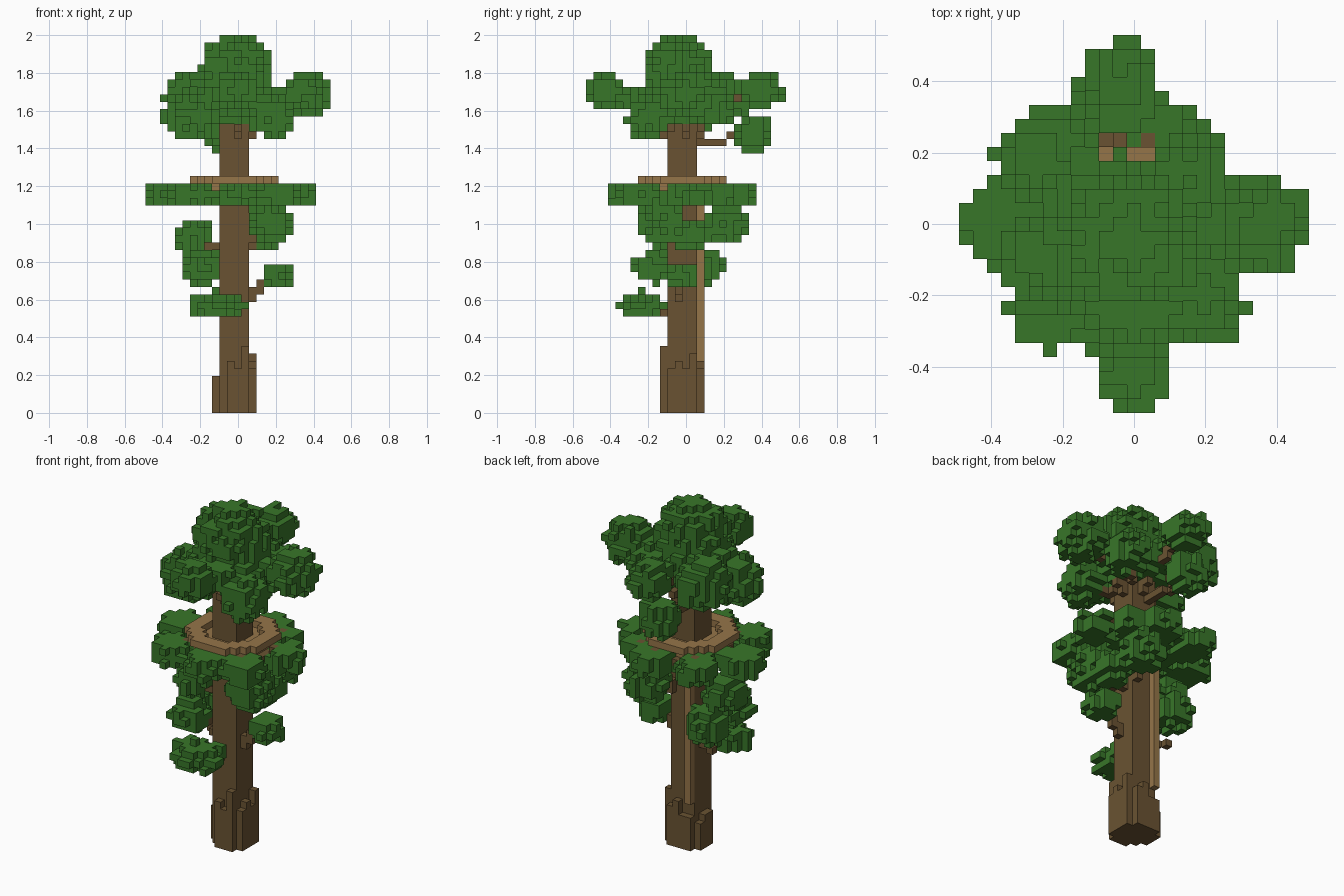
import bpy, bmesh, random
from mathutils import Vector

random.seed(4)
S = 2 / 51  # block size
cells = {}  # (x, y, z) block -> part name

cube = bpy.data.objects.get("Cube")
if cube:
    bpy.data.objects.remove(cube, do_unlink=True)


def material(name, rgb):
    m = bpy.data.materials.new(name)
    m.use_nodes = True
    m.diffuse_color = (*rgb, 1)
    m.node_tree.nodes["Principled BSDF"].inputs["Base Color"].default_value = (*rgb, 1)
    return m


LEAF = material("leaf green", (0.039, 0.182, 0.022))
BARK = material("bark brown", (0.143, 0.086, 0.032))
PLANK = material("plank tan", (0.3, 0.178, 0.066))


def box(part, xs, ys, zs):
    for x in range(xs[0], xs[1] + 1):
        for y in range(ys[0], ys[1] + 1):
            for z in range(zs[0], zs[1] + 1):
                cells[x, y, z] = part


def blob(part, centre, radii, low=0, high=50):
    """Ragged ellipsoid of blocks, never replacing the trunk."""
    c, r = Vector(centre), [v + 0.15 for v in radii]
    lo = [int(a - b) - 1 for a, b in zip(c, r)]
    hi = [int(a + b) + 1 for a, b in zip(c, r)]
    for x in range(lo[0], hi[0] + 1):
        for y in range(lo[1], hi[1] + 1):
            for z in range(max(lo[2], low), min(hi[2], high) + 1):
                d = sum(((p - a) / b) ** 2 for p, a, b in zip((x, y, z), c, r))
                if d < 1 + random.uniform(-0.3, 0.22) and cells.get((x, y, z)) != "trunk":
                    cells[x, y, z] = part


def branch(tip, drop):
    """Line of blocks from the trunk out to a leaf clump."""
    end = Vector(tip)
    start = Vector((-0.5, -0.5, end.z - drop))
    n = int((end - start).length * 1.5)
    for i in range(n + 1):
        p = start.lerp(end, 0.85 * i / n)
        cells.setdefault(tuple(round(v) for v in p), "branches")


# Trunk
box("trunk", (-2, 1), (-2, 1), (0, 38))
box("trunk", (-1, 0), (-1, 0), (39, 40))

# Flared roots: uneven boards around the foot
for i in range(-1, 2):
    box("roots", (i, i), (-3, -3), (0, random.randint(5, 8)))
    box("roots", (-3, -3), (i, i), (0, random.randint(3, 4)))
for i in range(-2, 2):
    box("roots", (i, i), (2, 2), (0, random.randint(4, 7)))
    box("roots", (2, 2), (i, i), (0, random.randint(5, 7)))

# Ladder board up the back
box("ladder", (-2, -2), (2, 2), (7, 29))

# Leaf clumps: centre, radii, branch drop
crown = [
    ((-0.3, -1, 46), (4.5, 4.4, 4.4), 4),
    ((-0.5, -0.5, 42.2), (5.8, 5.2, 3.5), 3),
    ((0, -6, 41.8), (3.1, 2.2, 2), 3),
    ((-5.8, -3, 39.5), (3.8, 3.4, 3.3), 3),
    ((-6.3, 5, 42), (3.3, 3.4, 3.3), 4),
    ((4.8, -5, 39.5), (2.8, 3, 2.7), 3),
    ((3.8, 3.3, 41), (2.8, 2.8, 2.8), 3),
    ((9.3, 0, 42.5), (3.2, 3.2, 3), 4),
    ((0, -10.8, 43), (2.6, 2.5, 2.4), 4),
    ((-1, 10, 43), (2.5, 3.2, 2.3), 4),
    ((-2, 9, 37.2), (2.6, 2.4, 2.5), 2),
]
lower = [
    ((4.5, -3.5, 25), (2.7, 3, 2.9), 3),
    ((4.2, 0.5, 23.5), (2.3, 3.2, 1.8), 2),
    ((3, 5.2, 25), (3, 2.8, 2.5), 3),
    ((-6, -1, 23.2), (2.4, 3.2, 2.5), 2),
    ((-5, 2, 19.2), (2.6, 3, 2.2), 2),
    ((-4.8, -4.6, 19), (2.4, 2.5, 2), 2),
    ((-2.6, -6, 14), (3.6, 2.9, 1.7), 1),
    ((5.2, -0.8, 18.2), (2.3, 2.3, 1.6), 5),
]
for part, clumps in (("crown_leaves", crown), ("lower_leaves", lower)):
    for centre, radii, drop in clumps:
        branch(centre, drop)
        blob(part, centre, radii)
branch((-6, 1, 15.5), 1)

# Short boughs spreading under the crown
for x in (-5, 4):
    for y in (-5, 4):
        branch((x, y, 38.5), 2)
    branch((x, -0.5, 38.5), 2)
    branch((-0.5, x, 38.5), 2)

# Beams under the platform
for x in range(-7, 7):
    for y in range(-7, 7):
        if (x + 0.5) ** 2 + (y + 0.5) ** 2 < 34:
            cells.setdefault((x, y, 29), "branches")

# Skirt of leaves around the platform, three blocks deep
skirt = [(-9.3, 0, 3), (7.6, 0.5, 2.6), (1, 6.7, 2.7), (-5.7, 5.7, 2.7),
         (-6.3, -6.3, 2.8), (5, -6, 2.9), (0, -7.7, 2.6), (4.3, 4.5, 2.2)]
for x, y, r in skirt:
    branch((x, y, 29), 0)
    blob("skirt_leaves", (x, y, 29), (r, r, 2.2), 28, 30)
    # bare end of the bough showing beside the rim
    p = Vector((x, y)).normalized() * 6.5
    cells[round(p.x), round(p.y), 30] = "branches"
blob("skirt_leaves", (-0.5, -0.5, 28), (5.5, 5.5, 1), 28, 28)

# Round platform: sunken floor and raised rim
for x in range(-7, 7):
    for y in range(-7, 7):
        d = ((x + 0.5) ** 2 + (y + 0.5) ** 2) ** 0.5
        if d < 5.4 and (x, y, 30) not in cells:
            cells[x, y, 30] = "platform"
        if 4 < d < 6.1:
            cells[x, y, 31] = "platform"

# Turn each part's exposed block sides into a mesh
DIRECTIONS = [Vector(v) for v in
              ((1, 0, 0), (-1, 0, 0), (0, 1, 0), (0, -1, 0), (0, 0, 1), (0, 0, -1))]
CORNERS = ((-1, -1), (1, -1), (1, 1), (-1, 1))


def build(part, mat):
    bm = bmesh.new()
    verts = {}
    for cell in [c for c, p in cells.items() if p == part]:
        c = Vector(cell)
        for n in DIRECTIONS:
            if tuple(int(v) for v in c + n) in cells:
                continue
            u = Vector((n.y, n.z, n.x))
            w = n.cross(u)
            face = []
            for a, b in CORNERS:
                p = c + (n + u * a + w * b) / 2
                key = tuple(p)
                if key not in verts:
                    verts[key] = bm.verts.new((p.x * S, p.y * S, (p.z + 0.5) * S))
                face.append(verts[key])
            bm.faces.new(face)
    mesh = bpy.data.meshes.new(part)
    bm.to_mesh(mesh)
    bm.free()
    mesh.materials.append(mat)
    bpy.context.scene.collection.objects.link(bpy.data.objects.new(part, mesh))


for name in ("trunk", "roots", "branches"):
    build(name, BARK)
for name in ("ladder", "platform"):
    build(name, PLANK)
for name in ("crown_leaves", "lower_leaves", "skirt_leaves"):
    build(name, LEAF)
